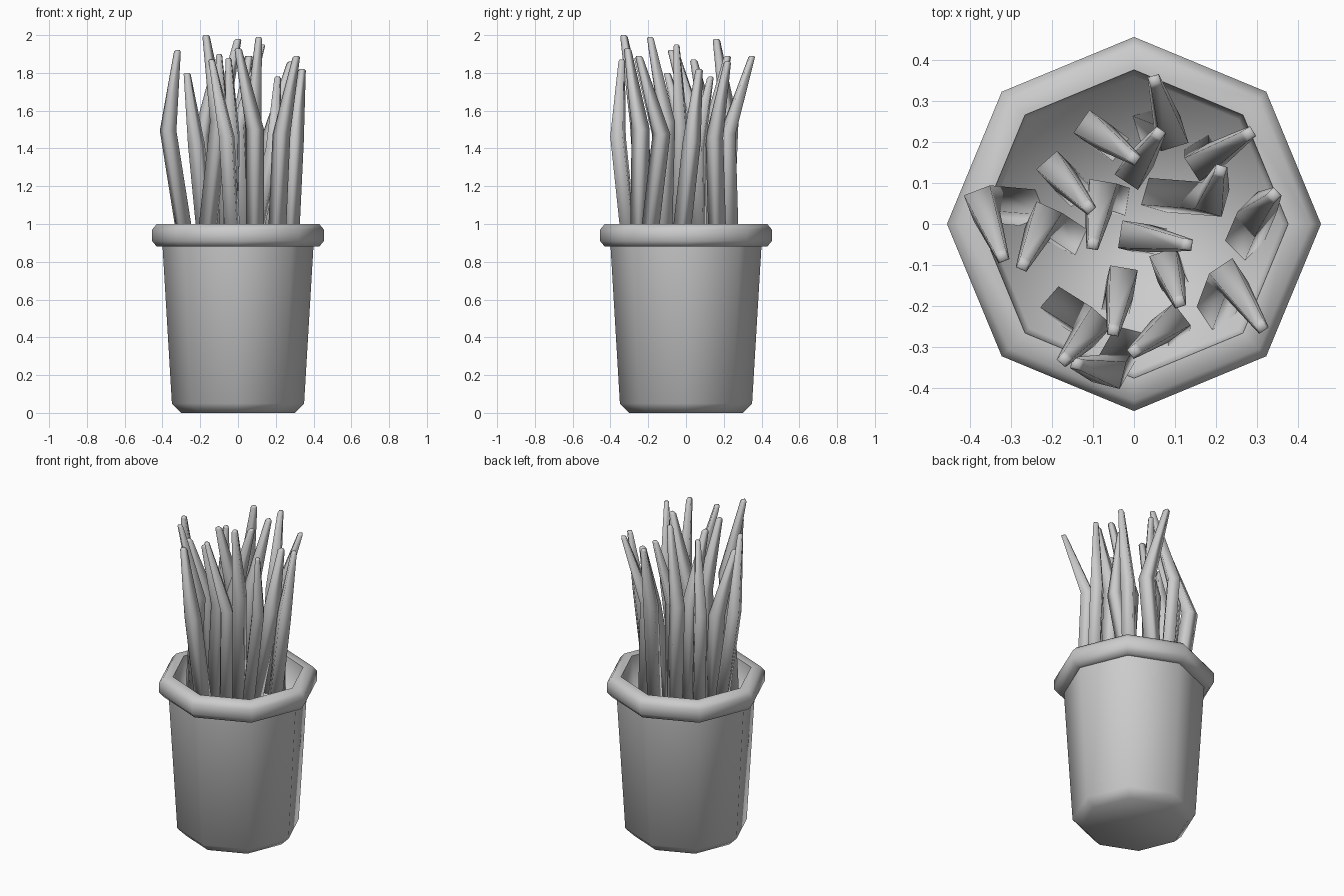
import bpy
import bmesh
from math import cos, sin, pi
from mathutils import Vector

default_cube = bpy.data.objects.get("Cube")
if default_cube:
    bpy.data.objects.remove(default_cube, do_unlink=True)

SIDES = 8
FLOOR = 0.8


def flat_material(name, colour):
    material = bpy.data.materials.new(name)
    material.use_nodes = True
    material.diffuse_color = colour
    material.node_tree.nodes["Principled BSDF"].inputs["Base Color"].default_value = colour
    return material


grey = flat_material("plain grey", (0.6, 0.6, 0.6, 1))


def finish(name, bm):
    """Turn a bmesh into a smooth shaded grey object."""
    mesh = bpy.data.meshes.new(name)
    bm.to_mesh(mesh)
    bm.free()
    mesh.materials.append(grey)
    for polygon in mesh.polygons:
        polygon.use_smooth = True
    part = bpy.data.objects.new(name, mesh)
    bpy.context.collection.objects.link(part)
    return part


def bridge(bm, lower, upper):
    """Join two rings of vertices with quads."""
    count = len(lower)
    for i in range(count):
        j = (i + 1) % count
        bm.faces.new((lower[i], lower[j], upper[j], upper[i]))


def lathe(name, profile, cap_start=False, cap_end=False):
    """Spin (radius, height) points into an eight-sided part."""
    bm = bmesh.new()
    rings = []
    for radius, height in profile:
        angles = [2 * pi * i / SIDES for i in range(SIDES)]
        rings.append([bm.verts.new((radius * cos(a), radius * sin(a), height)) for a in angles])
    for lower, upper in zip(rings, rings[1:]):
        bridge(bm, lower, upper)
    if cap_start:
        bm.faces.new(rings[0][::-1])
    if cap_end:
        bm.faces.new(rings[-1])
    return finish(name, bm)


def stalk(name, base, bend, tip):
    """Square stalk that kinks at the bend and narrows to a blunt tip."""
    bm = bmesh.new()
    lean = Vector((tip.x - bend.x, tip.y - bend.y, 0)).normalized()
    side = Vector((-lean.y, lean.x, 0))
    near_tip = bend.lerp(tip, 0.98)
    sections = ((base, 0.034), (bend, 0.034), (near_tip, 0.014), (tip, 0.009))
    corners = ((1, 1), (-1, 1), (-1, -1), (1, -1))
    rings = []
    for centre, half in sections:
        rings.append([bm.verts.new(centre + half * (u * lean + v * side)) for u, v in corners])
    for lower, upper in zip(rings, rings[1:]):
        bridge(bm, lower, upper)
    bm.faces.new(rings[0][::-1])
    bm.faces.new(rings[-1])
    return finish(name, bm)


# Pot: tapered body, overhanging rim and sunken planting bed
lathe("pot_body", [(0.30, 0), (0.35, 0.05), (0.40, 0.89)], cap_start=True)
lathe("pot_rim", [(0.39, 0.88), (0.43, 0.88), (0.455, 0.91), (0.455, 0.97),
                  (0.43, 1.0), (0.375, 1.0)])
lathe("planting_bed", [(0.375, 1.0), (0.36, FLOOR)], cap_end=True)

# Stalks in hundredths: base x, y, bend x, y, tip x, y, z
stalks = [
    (-26, 4, -37, 5, -32, -8, 192),
    (-16, -3, -22, 1, -27, -10, 180),
    (-15, 9, -19, 13, -11, 4, 187),
    (-5, 6, -8, 7, -10, -5, 190),
    (-6, 20, -10, 23, 0, 16, 198),
    (0, 13, 0, 13, 6, 22, 189),
    (4, 24, 9, 22, 5, 35, 189),
    (17, 17, 17, 15, 28, 22, 186),
    (6, 7, 19, 6, 21, 13, 178),
    (27, -4, 30, 3, 34, 7, 182),
    (4, -4, 0, -3, 13, -5, 195),
    (9, -12, 8, -10, 11, -19, 199),
    (20, -21, 23, -13, 31, -25, 189),
    (-4, -18, -3, -14, -5, -26, 188),
    (9, -25, 9, -24, 0, -31, 193),
    (-18, -20, -10, -25, -17, -33, 200),
    (-2, -29, -6, -36, -14, -34, 187),
]
for number, row in enumerate(stalks, 1):
    base_x, base_y, bend_x, bend_y, tip_x, tip_y, top = [value / 100 for value in row]
    bend_z = FLOOR + 0.62 * (top - FLOOR)
    stalk(f"stalk_{number}", Vector((base_x, base_y, FLOOR)),
          Vector((bend_x, bend_y, bend_z)), Vector((tip_x, tip_y, top)))
